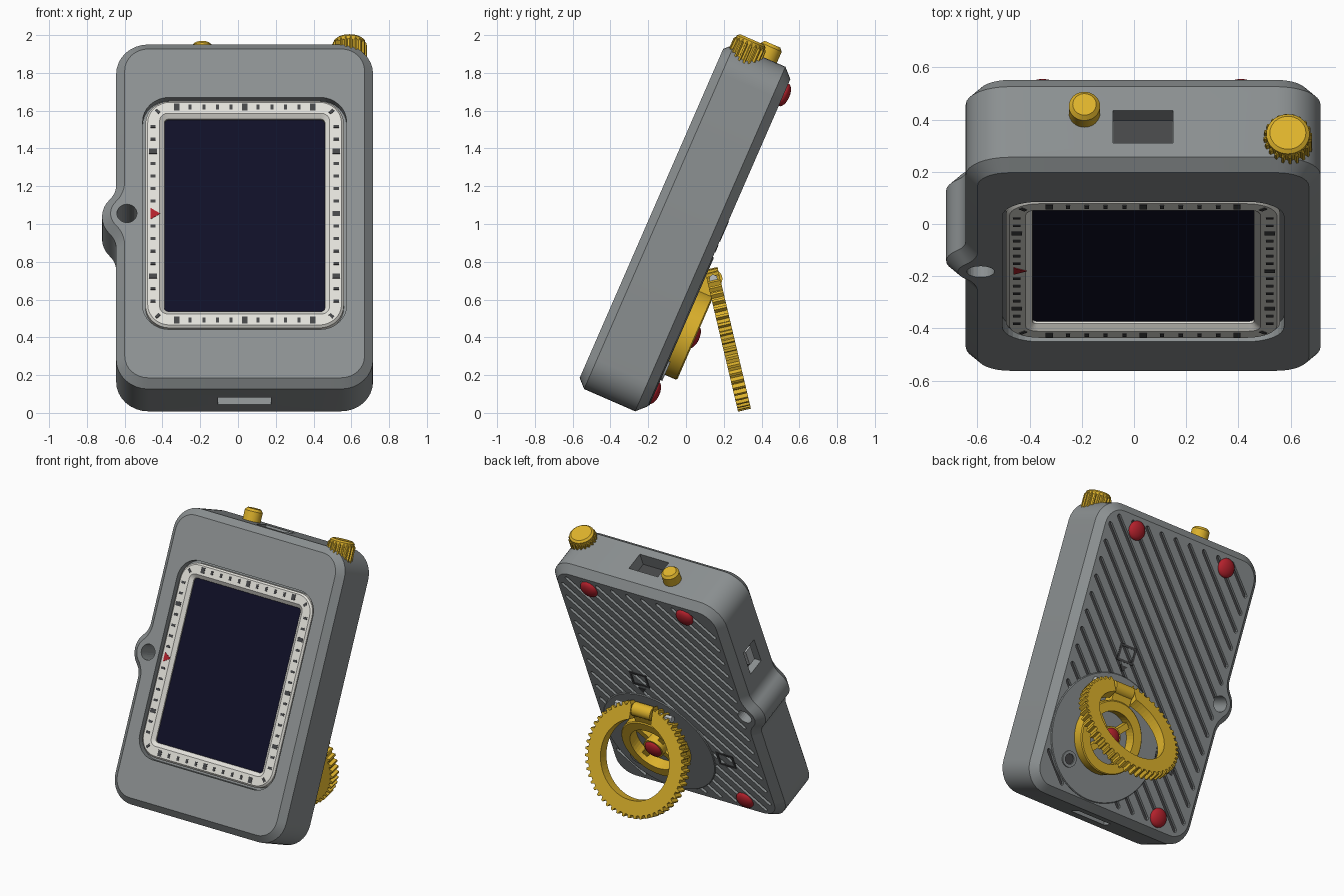
import bpy, bmesh
from math import sin, cos, pi, radians, sqrt
from mathutils import Matrix, Vector

if "Cube" in bpy.data.objects:
    bpy.data.objects.remove(bpy.data.objects["Cube"])


def material(name, rgb):
    m = bpy.data.materials.new(name)
    m.use_nodes = True
    m.diffuse_color = (*rgb, 1)
    m.node_tree.nodes["Principled BSDF"].inputs["Base Color"].default_value = (*rgb, 1)
    return m


GREY = material("case grey", (0.26, 0.28, 0.285))
DARK = material("dark grey", (0.06, 0.062, 0.065))
CREAM = material("cream white", (0.76, 0.75, 0.70))
NAVY = material("screen navy", (0.005, 0.005, 0.02))
GOLD = material("gold", (0.73, 0.45, 0.025))
RED = material("red", (0.45, 0.015, 0.025))
SILVER = material("light grey", (0.5, 0.52, 0.53))

# The case is modelled upright (y = depth, z = height), then leaned back
LEAN = Matrix.Rotation(radians(-23.57), 4, 'X')
CX, CZ, HX, HZ = 0.035, 0.895, 0.68, 0.995
FRONT, BACK = -0.59, -0.2
UP = Matrix.Rotation(pi / 2, 4, 'X')
T = Matrix.Translation


def arc(x, z, r, a, b, n=8):
    return [(x + r * cos(radians(a + (b - a) * i / n)),
             z + r * sin(radians(a + (b - a) * i / n))) for i in range(n + 1)]


def circle(r, n=32, x=0, z=0):
    return arc(x, z, r, 0, 360, n)[:-1]


def rrect(x, z, hx, hz, r):
    pts = []
    for i, (sx, sz) in enumerate([(1, 1), (-1, 1), (-1, -1), (1, -1)]):
        pts += arc(x + sx * (hx - r), z + sz * (hz - r), r, 90 * i, 90 * i + 90)
    return pts


def rect(x, z, hx, hz):
    return [(x + hx, z + hz), (x - hx, z + hz), (x - hx, z - hz), (x + hx, z - hz)]


def gear(r, depth, n):
    pts = []
    for i in range(n):
        for f, rr in ((0, r - depth), (0.4, r - depth), (0.55, r), (0.85, r)):
            a = 2 * pi * (i + f) / n
            pts.append((rr * cos(a), rr * sin(a)))
    return pts


def inset(pts, d):
    out = []
    for i, p in enumerate(pts):
        p = Vector(p)
        e = (p - Vector(pts[i - 1])).normalized()
        f = (Vector(pts[(i + 1) % len(pts)]) - p).normalized()
        n1, n2 = Vector((-e.y, e.x)), Vector((-f.y, f.x))
        out.append(p + (n1 + n2) * d / max(1 + n1.dot(n2), 0.3))
    return out


def solid(bm, pts, levels, m=Matrix()):
    """Loft an x-z outline along y through (y, inset) levels."""
    rings = [[bm.verts.new(m @ Vector((x, y, z))) for x, z in inset(pts, d)] for y, d in levels]
    for a, b in zip(rings, rings[1:]):
        for i in range(len(a)):
            j = (i + 1) % len(a)
            bm.faces.new((a[i], a[j], b[j], b[i]))
    bm.faces.new(rings[0])
    bm.faces.new(rings[-1][::-1])


def finish(name, bm, mat=None, world=LEAN):
    bmesh.ops.recalc_face_normals(bm, faces=bm.faces[:])
    me = bpy.data.meshes.new(name)
    bm.to_mesh(me)
    bm.free()
    ob = bpy.data.objects.new(name, me)
    bpy.context.collection.objects.link(ob)
    ob.matrix_world = world
    if mat:
        me.materials.append(mat)
        bpy.ops.object.select_all(action='DESELECT')
        ob.select_set(True)
        bpy.context.view_layer.objects.active = ob
        bpy.ops.object.shade_smooth_by_angle(angle=radians(28))
    return ob


def build(name, mat, parts, world=LEAN):
    bm = bmesh.new()
    for p in parts:
        solid(bm, *p)
    return finish(name, bm, mat, world)


def cut(ob, parts):
    tool = build("cutter", None, parts, ob.matrix_world.copy())
    tool.hide_render = True
    mod = ob.modifiers.new("cut", 'BOOLEAN')
    mod.operation, mod.object, mod.solver = 'DIFFERENCE', tool, 'EXACT'
    bpy.context.view_layer.update()
    bpy.context.view_layer.objects.active = ob
    bpy.ops.object.modifier_apply(modifier=mod.name)
    bpy.data.objects.remove(tool)


# Case with a strap lug on one side
L, R, TOP, BOT, r = CX - HX, CX + HX, CZ + HZ, CZ - HZ, 0.17
LUG, FX, FZ = -0.58, -0.765, 0.183
outline = (arc(R - r, TOP - r, r, 0, 90) + arc(L + r, TOP - r, r, 90, 180)
           + arc(FX, CZ + FZ, 0.12, 0, -44.7) + arc(LUG, CZ, 0.14, 135.3, 224.7)[1:-1]
           + arc(FX, CZ - FZ, 0.12, 44.7, 0)
           + arc(L + r, BOT + r, r, 180, 270) + arc(R - r, BOT + r, r, 270, 360))
case = build("case", GREY, [(outline, [(FRONT, 0.045), (-0.545, 0), (-0.25, 0), (BACK, 0.05)])])

# Screen pocket, strap hole, ports
cut(case, [(rrect(CX, CZ, 0.54, 0.67, 0.14), [(-0.7, 0), (-0.54, 0)]),
           (circle(0.053, 24, -0.588, CZ), [(-0.7, 0), (-0.1, 0)]),
           (rect(CX, TOP, 0.115, 0.1), [(-0.486, 0), (-0.35, 0)]),
           (rect(CX, BOT, 0.14, 0.08), [(-0.43, 0), (-0.342, 0)]),
           (rect(L, 1.3, 0.06, 0.1), [(-0.45, 0), (-0.32, 0)])])

# Diagonal grooves across the back
grooves, w = [], 0.014
for k in range(-13, 14):
    c = k * 0.085 * sqrt(2)
    x0, x1 = max(-0.59, c - 0.9), min(0.59, c + 0.9)
    h = (x1 - x0) / sqrt(2)
    if h > 0.08:
        xm = (x0 + x1) / 2
        slot = arc(h, 0, w, -90, 90, 4) + arc(-h, 0, w, 90, 270, 4)
        place = T((CX + xm, 0, CZ + xm - c)) @ Matrix.Rotation(-pi / 4, 4, 'Y')
        grooves.append((slot, [(-0.22, 0), (-0.15, 0)], place))
cut(case, grooves)
case.data.materials.append(DARK)
for f in case.data.polygons:
    if abs(f.center.y + 0.22) < 0.002 and f.normal.y > 0.9:
        f.material_index = 1

# Port interiors
build("top_port_floor", DARK, [(rect(CX, TOP - 0.097, 0.113, 0.004), [(-0.484, 0), (-0.352, 0)])])
build("side_port_floor", DARK, [(rect(L + 0.057, 1.3, 0.004, 0.098), [(-0.448, 0), (-0.322, 0)])])
build("side_port_plug", SILVER, [(rect(L + 0.04, 1.3, 0.02, 0.06), [(-0.42, 0), (-0.36, 0)])])

# Screen and bezel
build("screen", NAVY, [(rrect(CX, CZ, 0.425, 0.555, 0.025), [(-0.556, 0), (-0.53, 0)])])
bezel = build("bezel", CREAM, [(rrect(CX, CZ, 0.525, 0.655, 0.13),
                                [(-0.586, 0.012), (-0.574, 0), (-0.535, 0)])])
cut(bezel, [(rrect(CX, CZ, 0.45, 0.58, 0.045), [(-0.61, 0), (-0.586, 0), (-0.565, 0.025), (-0.5, 0.025)])])

# Bezel tick marks and pointer
DEPTH = [(-0.589, 0), (-0.582, 0)]
ticks = []
for s in (-1, 1):
    for k in range(-7, 8):
        big = k % 5 == 0
        size = (0.02, 0.014) if big else (0.014, 0.008)
        if not (s == -1 and k == 0):
            ticks.append((rect(CX + s * 0.485, CZ + k * 0.072, *size), DEPTH))
        if abs(k) < 6:
            ticks.append((rect(CX + k * 0.072, CZ + s * 0.615, *size[::-1]), DEPTH))
    for t in (-1, 1):
        turn = T((CX + t * 0.46, 0, CZ + s * 0.59)) @ Matrix.Rotation(-s * t * pi / 4, 4, 'Y')
        ticks.append((rect(0, 0, 0.014, 0.008), DEPTH, turn))
build("bezel_ticks", DARK, ticks)
build("bezel_pointer", RED, [([(-0.412, CZ), (-0.462, CZ + 0.032), (-0.462, CZ - 0.032)], DEPTH)])

# Knob and button on the top edge
build("knob", GOLD, [(gear(0.093, 0.012, 20), [(1.78, 0), (1.92, 0), (1.935, 0.012)]),
                     (circle(0.083), [(1.92, 0), (1.94, 0), (1.952, 0.014)])],
      LEAN @ T((0.59, -0.47, 0)) @ UP)
build("button", GOLD, [(circle(0.06), [(1.85, 0), (1.955, 0), (1.972, 0.015)])],
      LEAN @ T((-0.19, -0.36, 0)) @ UP)

# Rotating disc on the back, its screw hole and marks
DX, DZ = 0.23, 0.385
build("back_disc", GREY, [(circle(0.43, 64, DX, DZ), [(-0.25, 0), (-0.198, 0), (-0.193, 0.005)])])
ring = build("screw_ring", GREY, [(circle(0.055, 24, 0.46, 0.16), [(-0.2, 0), (-0.183, 0)])])
cut(ring, [(circle(0.035, 16, 0.46, 0.16), [(-0.21, 0), (-0.15, 0)])])
build("screw_hole", DARK, [(circle(0.036, 16, 0.46, 0.16), [(-0.2, 0), (-0.191, 0)])])
MARK = [(-0.203, 0), (-0.197, 0)]
marks = [([(DX, 0.84), (DX + 0.03, 0.88), (DX - 0.03, 0.88)], MARK)]
for mx, mz in ((DX, 0.96), (-0.3, 0.385)):
    for s in (-1, 1):
        marks.append((rect(mx + s * 0.06, mz, 0.008, 0.05), MARK))
        marks.append((rect(mx, mz + s * 0.05, 0.068, 0.008), MARK))
build("back_marks", DARK, marks)

# Stand hub with spokes and hinge arm
hub = build("stand_hub", GOLD, [(circle(0.245, 48, DX, DZ), [(-0.2, 0), (-0.12, 0), (-0.113, 0.007)])])
cut(hub, [(circle(0.175, 48, DX, DZ), [(-0.3, 0), (0, 0)])])
spokes = [(circle(0.075, 24, DX, DZ), [(-0.2, 0), (-0.12, 0)])]
for i in range(4):
    turn = T((DX, 0, DZ)) @ Matrix.Rotation(pi / 4 + i * pi / 2, 4, 'Y')
    spokes.append((rect(0.125, 0, 0.065, 0.022), [(-0.2, 0), (-0.15, 0)], turn))
build("hub_spokes", GOLD, spokes)
build("hinge_arm", GOLD, [(rect(DX, 0.645, 0.075, 0.065), [(-0.195, 0), (-0.12, 0)])])
HINGE = LEAN @ T((DX, -0.151, 0.709)) @ Matrix.Rotation(pi / 2, 4, 'Z')
build("hinge_barrel", GOLD, [(circle(0.048, 16), [(-0.075, 0), (0.075, 0)])], HINGE)
build("hinge_pin", SILVER, [(circle(0.024, 6), [(-0.225, 0), (0.225, 0)])], HINGE)

# Toothed ring that swings out as the leg
leg = build("stand_ring", GOLD, [(gear(0.39, 0.022, 52), [(-0.035, 0), (0.035, 0)])],
            T((DX, 0.22, 0.394)) @ Matrix.Rotation(radians(13.3), 4, 'X'))
cut(leg, [(circle(0.27, 64), [(-0.1, 0), (0.1, 0)])])
cut(leg, [(rect(0, 0.35, 0.085, 0.16), [(-0.1, 0), (0.1, 0)])])

# Red rubber feet
for i, (x, y, z) in enumerate([(0.41, BACK, 1.75), (-0.35, BACK, 1.75), (-0.35, BACK, 0.03), (DX, -0.125, DZ)]):
    bm = bmesh.new()
    bmesh.ops.create_uvsphere(bm, u_segments=24, v_segments=12, radius=0.065,
                              matrix=T((x, y, z)) @ Matrix.Diagonal((1, 0.5, 1, 1)))
    finish("foot_%d" % (i + 1), bm, RED)
